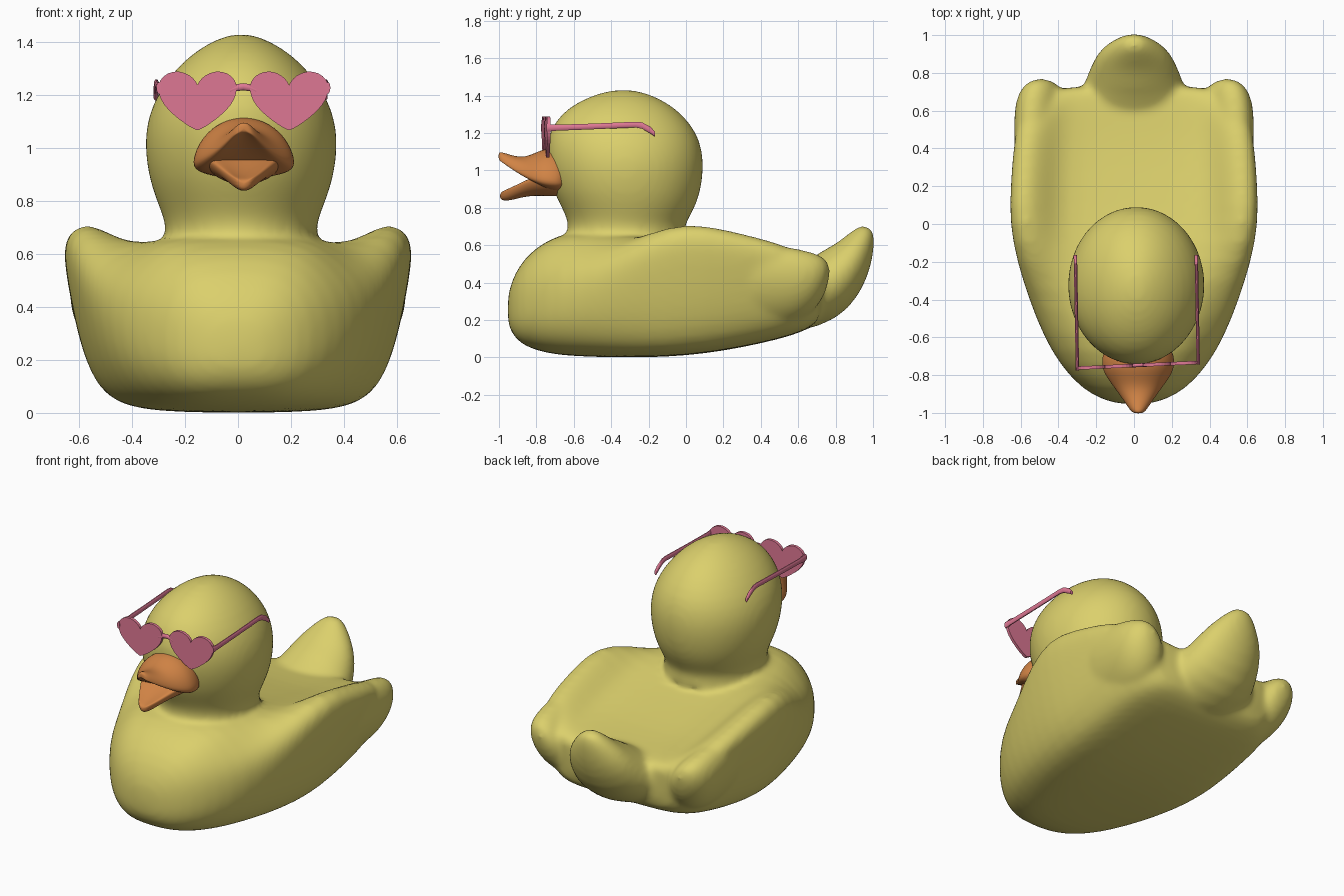
import bpy, bmesh, math
from mathutils import Vector

if "Cube" in bpy.data.objects:
    bpy.data.objects.remove(bpy.data.objects["Cube"])


def material(name, rgb):
    m = bpy.data.materials.new(name)
    m.use_nodes = True
    m.diffuse_color = (*rgb, 1)
    m.node_tree.nodes["Principled BSDF"].inputs["Base Color"].default_value = (*rgb, 1)
    return m


YELLOW = material("duck yellow", (0.71, 0.63, 0.15))
ORANGE = material("bill orange", (0.64, 0.23, 0.06))
PINK = material("glasses pink", (0.74, 0.19, 0.30))


def loft(bm, rings):
    """Skin a list of equal rings and cap both ends."""
    rows = [[bm.verts.new(p) for p in ring] for ring in rings]
    n = len(rows[0])
    for a, b in zip(rows, rows[1:]):
        for i in range(n):
            j = (i + 1) % n
            bm.faces.new((a[i], a[j], b[j], b[i]))
    bm.faces.new(rows[0])
    bm.faces.new(rows[-1])


def oval(center, u, v, n=20):
    c, u, v = Vector(center), Vector(u), Vector(v)
    return [c + u * math.cos(2 * math.pi * i / n) + v * math.sin(2 * math.pi * i / n)
            for i in range(n)]


def finish(bm, name, mat, subdivide=0):
    bmesh.ops.recalc_face_normals(bm, faces=bm.faces)
    mesh = bpy.data.meshes.new(name)
    bm.to_mesh(mesh)
    bm.free()
    mesh.materials.append(mat)
    obj = bpy.data.objects.new(name, mesh)
    bpy.context.collection.objects.link(obj)
    if subdivide:
        obj.modifiers.new("subdivide", "SUBSURF").levels = subdivide
        obj.modifiers["subdivide"].render_levels = subdivide
    bpy.ops.object.select_all(action="DESELECT")
    bpy.context.view_layer.objects.active = obj
    obj.select_set(True)
    return obj


# ---- Body: cross-sections with a wing crest (s) on each side and a hollow back (c),
# blended towards a plain rounded outline (r) at the chest
def body_ring(y, w, b, s, c, r):
    h = s - b
    winged = [(0.35, b), (0.62, b + 0.015 * h), (0.76, b + 0.07 * h), (0.85, b + 0.2 * h),
              (0.91, b + 0.38 * h), (0.955, b + 0.58 * h), (1, b + 0.83 * h),
              (0.985, b + 0.94 * h), (0.9, s), (0.8, s + 0.1 * (c - s)),
              (0.68, s + 0.5 * (c - s)), (0.56, s + 0.9 * (c - s)), (0.28, c)]
    mid = b + 0.45 * (c - b)
    half = []
    for i, (f, z) in enumerate(winged):
        a = math.pi * ((i + 1) / 14 - 0.5)
        up = math.copysign(abs(math.sin(a)) ** 0.85, a)
        round_z = mid + up * (c - mid if a > 0 else mid - b)
        round_f = math.cos(a) ** 0.7
        half.append((f + r * (round_f - f), z + r * (round_z - z)))
    right = [(f * w, y, z) for f, z in half]
    left = [(-x, y, z) for x, y, z in reversed(right)]
    return [(0, y, b)] + right + [(0, y, c)] + left


bm = bmesh.new()
loft(bm, [body_ring(*r) for r in (
    (-0.955, 0.07, 0.19, 0.28, 0.32, 1), (-0.93, 0.17, 0.12, 0.33, 0.42, 1),
    (-0.87, 0.28, 0.06, 0.41, 0.53, 1), (-0.75, 0.39, 0.02, 0.47, 0.63, 0.9),
    (-0.6, 0.48, 0.005, 0.52, 0.68, 0.7), (-0.4, 0.56, 0, 0.6, 0.67, 0.4),
    (-0.2, 0.625, 0, 0.69, 0.645, 0.1), (0, 0.665, 0.01, 0.73, 0.59, 0),
    (0.2, 0.66, 0.035, 0.695, 0.55, 0), (0.4, 0.645, 0.075, 0.645, 0.51, 0),
    (0.58, 0.62, 0.12, 0.59, 0.49, 0), (0.68, 0.53, 0.165, 0.5, 0.48, 0),
    (0.735, 0.4, 0.22, 0.45, 0.46, 0))])

# Wings: run along the sides and round off past the back
for side in (-1, 1):
    loft(bm, [oval((side * x, y, z), (side * w, 0, 0), (side * 0.25 * h, 0.2 * h, h))
              for y, x, z, w, h in (
        (0.2, 0.49, 0.40, 0.12, 0.24), (0.4, 0.495, 0.385, 0.13, 0.225),
        (0.53, 0.49, 0.375, 0.138, 0.215), (0.62, 0.488, 0.375, 0.135, 0.195),
        (0.69, 0.485, 0.385, 0.118, 0.165), (0.738, 0.483, 0.4, 0.085, 0.115),
        (0.765, 0.48, 0.415, 0.035, 0.05))])

# Tail: rings follow a path that turns upward
loft(bm, [oval((0, y, z), (w, 0, 0), (0, dy, dz)) for y, z, w, dy, dz in (
    (0.5, 0.29, 0.36, 0, 0.17), (0.68, 0.335, 0.29, -0.03, 0.18),
    (0.80, 0.41, 0.245, -0.08, 0.16), (0.885, 0.515, 0.205, -0.09, 0.09),
    (0.928, 0.6, 0.145, -0.075, 0.05), (0.96, 0.67, 0.08, -0.05, 0.025),
    (0.972, 0.70, 0.035, -0.025, 0.01))])

# Head and neck: rings of height, half width, front y and back y
loft(bm, [oval((0.012, (f + k) / 2, z), (w, 0, 0), (0, (k - f) / 2, 0), 28)
          for z, w, f, k in (
    (0.58, 0.32, -0.68, 0.04), (0.66, 0.285, -0.635, -0.01), (0.72, 0.288, -0.63, 0.0),
    (0.79, 0.317, -0.66, 0.045), (0.88, 0.35, -0.71, 0.08), (1.0, 0.368, -0.742, 0.097),
    (1.1, 0.36, -0.75, 0.092), (1.2, 0.323, -0.738, 0.062), (1.3, 0.25, -0.675, -0.015),
    (1.37, 0.17, -0.575, -0.11), (1.413, 0.09, -0.465, -0.21), (1.431, 0.03, -0.38, -0.29))])

# Fuse the parts into one soft skin
body = finish(bm, "duck_body", YELLOW, 1)
remesh = body.modifiers.new("fuse", "REMESH")
remesh.mode = "VOXEL"
remesh.voxel_size = 0.016
remesh.use_smooth_shade = True
soften = body.modifiers.new("soften", "SMOOTH")
soften.factor = 0.5
soften.iterations = 14


# ---- Bill: crescent sections arched away from the mouth edge, hollowed by a fraction
def bill_ring(y, w, edge, ridge, hollow):
    rise = ridge - edge
    arc = [(0.022 + w * math.cos(math.pi * i / 10), y,
            edge + rise * math.sin(math.pi * i / 10)) for i in range(11)]
    inner = [(0.022 + w * f, y, edge + rise * hollow * r)
             for f, r in ((-0.6, 0.5), (0, 1), (0.6, 0.5))]
    return arc + inner


def bill(name, sections):
    bm = bmesh.new()
    loft(bm, [bill_ring(*s) for s in sections])
    finish(bm, name, ORANGE, 2)
    bpy.ops.object.shade_smooth()


bill("upper_bill", (
    (-0.62, 0.18, 0.91, 1.10, -0.2), (-0.73, 0.203, 0.915, 1.125, -0.2),
    (-0.79, 0.188, 0.925, 1.105, 0), (-0.86, 0.135, 0.955, 1.07, 0.2),
    (-0.93, 0.082, 1.0, 1.08, 0.3), (-0.985, 0.045, 1.04, 1.10, 0.3),
    (-1.003, 0.025, 1.055, 1.095, 0.2)))
bill("lower_bill", (
    (-0.62, 0.15, 0.99, 0.86, -0.2), (-0.73, 0.165, 0.985, 0.86, -0.2),
    (-0.81, 0.14, 0.97, 0.865, 0), (-0.88, 0.1, 0.94, 0.855, 0.2),
    (-0.95, 0.058, 0.905, 0.835, 0.2), (-0.997, 0.028, 0.885, 0.84, 0.1)))


# ---- Glasses, turned very slightly on the face
MID = 0.02


def face_y(x):
    return -0.748 + 0.047 * (x - MID)


def heart(cx, y_shift, n=48):
    ring = []
    for i in range(n):
        t = 2 * math.pi * (i + 0.5) / n
        power = 2.7 if math.cos(t) > 0 else 1.5
        x = cx + 0.148 * math.copysign(abs(math.sin(t)) ** power, math.sin(t))
        up = 13 * math.cos(t) - 5 * math.cos(2 * t) - 2 * math.cos(3 * t) - math.cos(4 * t)
        ring.append((x, face_y(x) + y_shift, 1.068 + 0.222 * (up + 17) / 29))
    return ring


for side, label in ((-1, "right"), (1, "left")):
    # Heart lens
    bm = bmesh.new()
    loft(bm, [heart(MID + side * 0.173, d) for d in (-0.009, 0.009)])
    finish(bm, label + "_heart_lens", PINK)

    # Temple arm with a drooping end
    bm = bmesh.new()
    x0 = MID + side * 0.32
    loft(bm, [oval((x0 - 0.018 * (y + 0.74), y, z), (0.009, 0, 0), (0, 0, r), 10)
              for y, z, r in ((face_y(x0) - 0.012, 1.228, 0.022), (-0.70, 1.228, 0.017),
                              (-0.5, 1.235, 0.016), (-0.27, 1.245, 0.016),
                              (-0.235, 1.24, 0.018), (-0.19, 1.215, 0.019),
                              (-0.165, 1.193, 0.014))])
    finish(bm, label + "_temple_arm", PINK)
    bpy.ops.object.shade_smooth_by_angle(angle=math.radians(50))

# Arched bridge
bm = bmesh.new()
loft(bm, [oval((MID + x, face_y(MID + x), 1.232 - 6 * x * x), (0, 0.01, 0), (0, 0, 0.014), 10)
          for x in (-0.05, -0.025, 0, 0.025, 0.05)])
finish(bm, "glasses_bridge", PINK)
bpy.ops.object.shade_smooth_by_angle(angle=math.radians(50))
